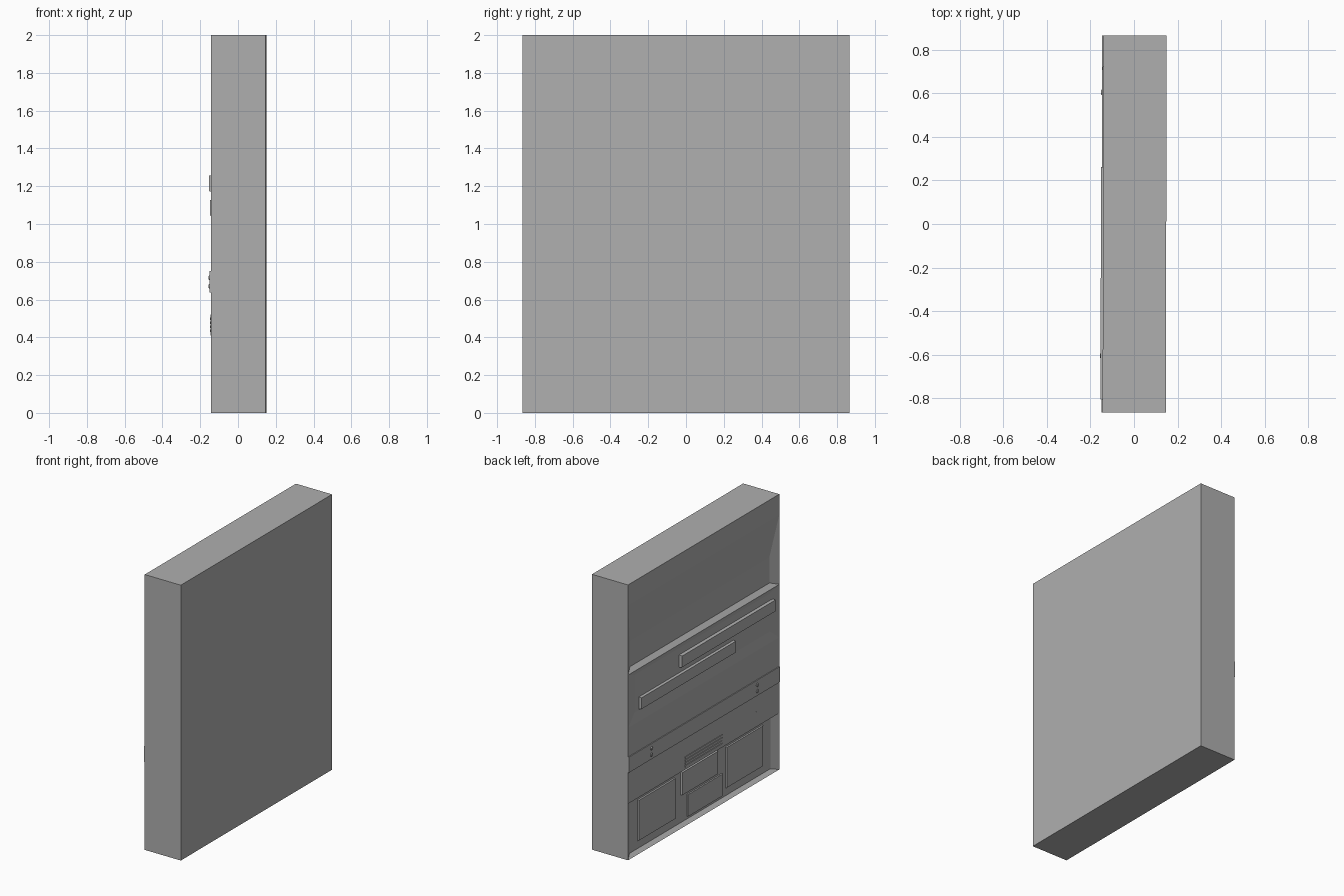
import bpy, bmesh, math
from mathutils import Matrix, Vector

if "Cube" in bpy.data.objects:
    bpy.data.objects.remove(bpy.data.objects["Cube"])

X0, X1 = -0.142, 0.148     # detailed face, plain rear face
HY, H = 0.865, 2.0         # half width, height
SKEW = 0.0025              # the slab is turned very slightly about z

mat = bpy.data.materials.new("plain_gray")
mat.diffuse_color = (0.43, 0.43, 0.43, 1)
mat.use_nodes = True
mat.node_tree.nodes["Principled BSDF"].inputs["Base Color"].default_value = mat.diffuse_color


def finish(bm, name):
    bmesh.ops.remove_doubles(bm, verts=bm.verts, dist=1e-5)
    for v in bm.verts:
        v.co.x += SKEW * v.co.y
    me = bpy.data.meshes.new(name)
    bm.to_mesh(me)
    bm.free()
    me.materials.append(mat)
    ob = bpy.data.objects.new(name, me)
    bpy.context.collection.objects.link(ob)
    return ob


def quad(bm, pts):
    bm.faces.new([bm.verts.new(p) for p in pts])


def rect(x, y, z0, z1):
    # corners in order, seen from -x
    return [(x, y, z0), (x, -y, z0), (x, -y, z1), (x, y, z1)]


def strip(bm, z0, z1):
    quad(bm, rect(X0, HY, z0, z1))


def recess(bm, z0, z1, iz0, iz1, inset, depth):
    # sloped tray: outer border flush, inner panel pushed in
    o = rect(X0, HY, z0, z1)
    i = rect(X0 + depth, HY - inset, iz0, iz1)
    quad(bm, i)
    for k in range(4):
        n = (k + 1) % 4
        quad(bm, [o[k], o[n], i[n], i[k]])


def plate(name, x, xin, y0, y1, z0, z1, bevel=0.0):
    bm = bmesh.new()
    c = Vector(((x + xin) / 2, (y0 + y1) / 2, (z0 + z1) / 2))
    s = Matrix.Diagonal((abs(xin - x), abs(y1 - y0), abs(z1 - z0), 1))
    bmesh.ops.create_cube(bm, size=1, matrix=Matrix.Translation(c) @ s)
    if bevel:
        # taper the outer face
        for v in bm.verts:
            if v.co.x < c.x:
                v.co.y += bevel if v.co.y < c.y else -bevel
                v.co.z += bevel if v.co.z < c.z else -bevel
    return finish(bm, name)


# wall body: plain shell, then the modelled -x face from bottom to top
bm = bmesh.new()
quad(bm, [(X1, -HY, 0), (X1, HY, 0), (X1, HY, H), (X1, -HY, H)])
for s in (1, -1):
    p = [(X1, s * HY, 0), (X0, s * HY, 0), (X0, s * HY, H), (X1, s * HY, H)]
    quad(bm, p if s > 0 else p[::-1])
quad(bm, [(X0, -HY, H), (X1, -HY, H), (X1, HY, H), (X0, HY, H)])
quad(bm, [(X0, HY, 0), (X1, HY, 0), (X1, -HY, 0), (X0, -HY, 0)])
recess(bm, 0, 0.41, 0.02, 0.40, 0.06, 0.03)
strip(bm, 0.41, 0.96)
recess(bm, 0.96, 1.345, 1.035, 1.31, 0.09, 0.012)
recess(bm, 1.345, 1.85, 1.372, 1.56, 0.068, 0.032)
strip(bm, 1.85, 2.0)
finish(bm, "wall_body")

# two long raised plates
plate("upper_long_plate", -0.152, X0 + 0.014, -0.81, 0.265, 1.17, 1.26, 0.004)
plate("lower_long_plate", -0.1475, X0 + 0.014, -0.36, 0.725, 1.04, 1.13, 0.004)

# full-width rail with pairs of studs
plate("middle_rail", -0.148, X0 + 0.002, -HY, HY, 0.637, 0.75)
for y in (-0.605, 0.605):
    for z in (0.67, 0.715):
        bm = bmesh.new()
        m = Matrix.Translation((-0.150, y, z)) @ Matrix.Rotation(-math.pi / 2, 4, 'Y')
        bmesh.ops.create_cone(bm, cap_ends=True, segments=10, radius1=0.014,
                              radius2=0.010, depth=0.007, matrix=m)
        finish(bm, "rail_stud")

# slatted vent and thin seams above the lower panels
for k in range(4):
    z = 0.428 + 0.021 * k
    plate("vent_slat", X0 - 0.005, X0 + 0.002, -0.21, 0.215, z, z + 0.013)
for y in (-0.6, 0.6):
    plate("seam_rib", X0 - 0.002, X0 + 0.002, y - 0.003, y + 0.003, 0.41, 0.52)

# lower doors and staggered centre covers
XR = X0 + 0.03
for s in (-1, 1):
    plate("side_door", XR - 0.009, XR + 0.002, s * 0.29, s * 0.715, 0.075, 0.375, 0.004)
plate("upper_cover", XR - 0.014, XR + 0.002, -0.19, 0.22, 0.22, 0.39, 0.003)
plate("lower_cover", XR - 0.008, XR + 0.002, -0.25, 0.15, 0.035, 0.2, 0.003)
